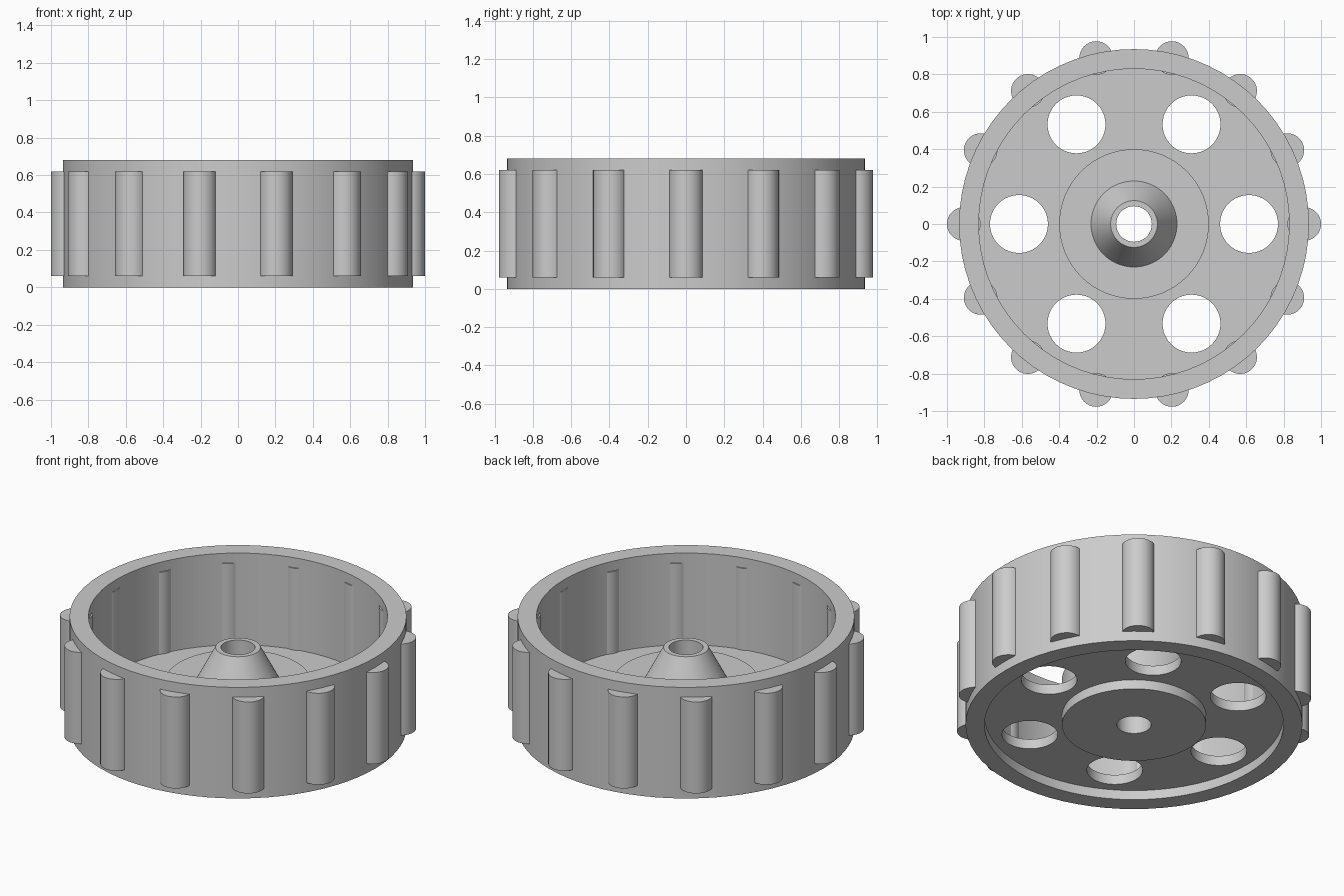
import bpy, bmesh
from math import sin, cos, pi, tau, radians
from mathutils import Matrix

if "Cube" in bpy.data.objects:
    bpy.data.objects.remove(bpy.data.objects["Cube"], do_unlink=True)

GREY = (0.6, 0.6, 0.6, 1.0)
grey = bpy.data.materials.new("light grey")
grey.use_nodes = True
grey.diffuse_color = GREY
grey.node_tree.nodes["Principled BSDF"].inputs["Base Color"].default_value = GREY


def finish(name, bm):
    bmesh.ops.recalc_face_normals(bm, faces=bm.faces)
    mesh = bpy.data.meshes.new(name)
    bm.to_mesh(mesh)
    bm.free()
    mesh.materials.append(grey)
    obj = bpy.data.objects.new(name, mesh)
    bpy.context.collection.objects.link(obj)
    bpy.ops.object.select_all(action="DESELECT")
    bpy.context.view_layer.objects.active = obj
    obj.select_set(True)
    bpy.ops.object.shade_smooth_by_angle(angle=radians(25))
    return obj


def ring_points(radius, count, cx=0.0, cy=0.0):
    return [(cx + radius * cos(tau * i / count), cy + radius * sin(tau * i / count))
            for i in range(count)]


def lathe(name, profile, segments):
    """Revolve a closed (radius, height) profile around z."""
    bm = bmesh.new()
    rings = [[bm.verts.new((x, y, z)) for x, y in ring_points(r, segments)]
             for r, z in profile]
    for a, b in zip(rings, rings[1:] + rings[:1]):
        for i in range(segments):
            j = (i + 1) % segments
            bm.faces.new((a[i], a[j], b[j], b[i]))
    return finish(name, bm)


# Outer rim band
lathe("rim", [(0.935, 0), (0.935, 0.68), (0.83, 0.68), (0.83, 0)], 72)

# Hub: flat disc below, tapered collar above, bore through the middle
lathe("hub", [(0.095, 0), (0.4, 0), (0.4, 0.29), (0.23, 0.29),
              (0.125, 0.49), (0.095, 0.49)], 64)

# Web plate with six round holes
WEB_LOW, WEB_HIGH = 0.058, 0.118
bm = bmesh.new()
loops = [ring_points(0.845, 72), ring_points(0.38, 64)]
loops += [ring_points(0.155, 40, 0.615 * cos(k * pi / 3), 0.615 * sin(k * pi / 3))
          for k in range(6)]
for loop in loops:
    verts = [bm.verts.new((x, y, WEB_LOW)) for x, y in loop]
    for a, b in zip(verts, verts[1:] + verts[:1]):
        bm.edges.new((a, b))
bmesh.ops.triangle_fill(bm, edges=bm.edges[:], use_beauty=True, normal=(0, 0, 1))
top = bmesh.ops.extrude_face_region(bm, geom=bm.faces[:], use_keep_orig=True)
bmesh.ops.translate(bm, vec=(0, 0, WEB_HIGH - WEB_LOW),
                    verts=[g for g in top["geom"] if isinstance(g, bmesh.types.BMVert)])
finish("web_plate", bm)

# Round grip bars set into the rim
LUGS = 14
bm = bmesh.new()
for k in range(LUGS):
    spot = Matrix.Rotation(tau * k / LUGS, 4, "Z") @ Matrix.Translation((0.91, 0, 0.34))
    bmesh.ops.create_cone(bm, cap_ends=True, segments=32, radius1=0.09, radius2=0.09,
                          depth=0.56, matrix=spot)
finish("grip_bars", bm)
